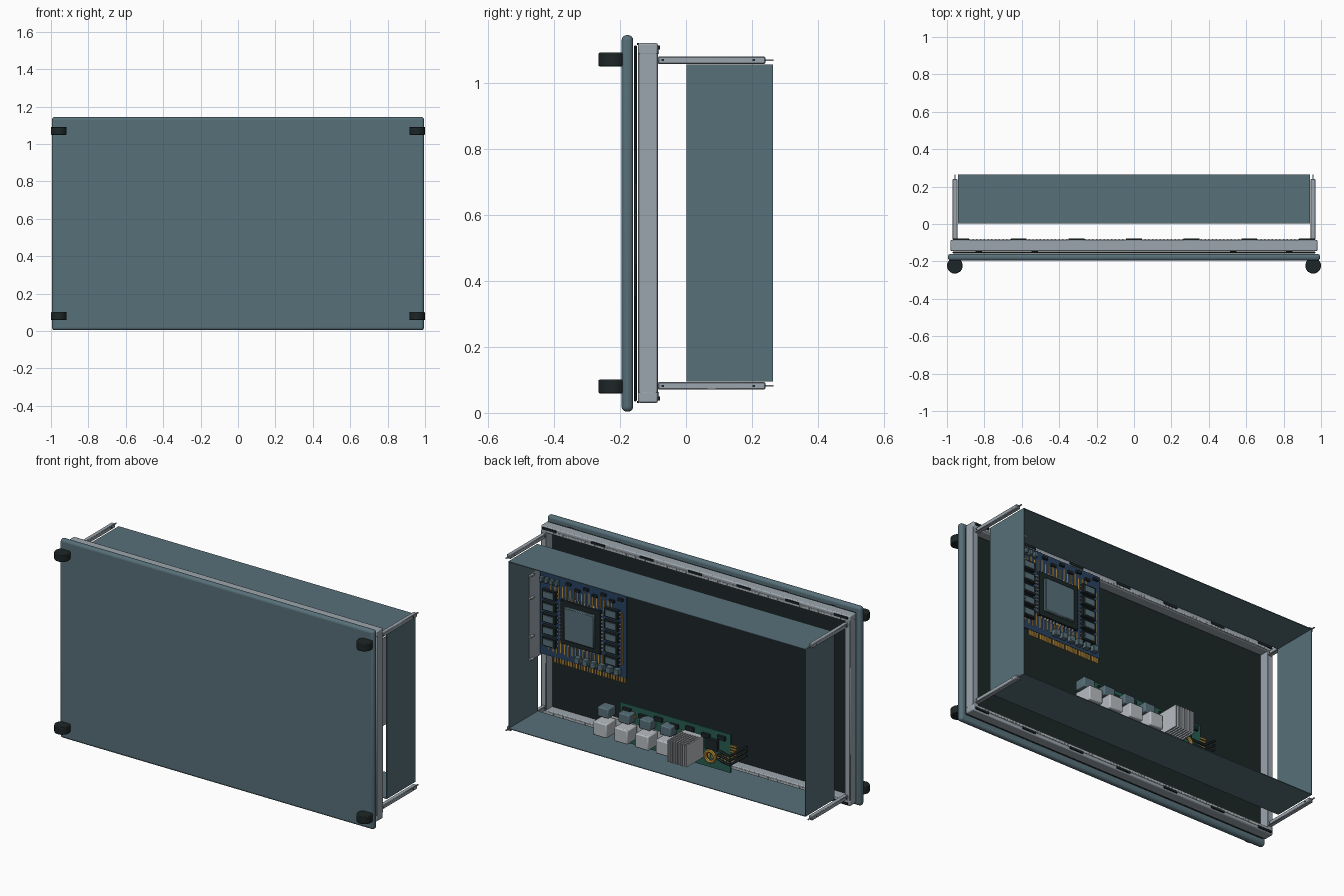
import bpy, bmesh
from math import radians
from mathutils import Vector

old = bpy.data.objects.get("Cube")
if old:
    bpy.data.objects.remove(old, do_unlink=True)


def material(name, colour):
    mat = bpy.data.materials.new(name)
    mat.use_nodes = True
    mat.diffuse_color = (*colour, 1)
    mat.node_tree.nodes["Principled BSDF"].inputs["Base Color"].default_value = (*colour, 1)
    return mat


slate = material("slate blue", (0.095, 0.16, 0.19))
black = material("soft black", (0.012, 0.019, 0.02))
steel = material("steel grey", (0.33, 0.38, 0.42))
pale = material("pale grey", (0.48, 0.51, 0.54))
navy = material("navy board", (0.022, 0.055, 0.12))
green = material("green board", (0.02, 0.11, 0.08))
gold = material("gold", (0.5, 0.28, 0.05))


def finish(obj, mat, bevel=0, segments=3):
    obj.data.materials.append(mat)
    if bevel:
        mod = obj.modifiers.new("rounded edges", "BEVEL")
        mod.width, mod.segments = bevel, segments
        bpy.ops.object.select_all(action="DESELECT")
        obj.select_set(True)
        bpy.context.view_layer.objects.active = obj
        bpy.ops.object.shade_smooth_by_angle(angle=radians(35))
    return obj


def boxes(name, mat, size, centres, bevel=0, segments=3):
    """One object holding a box of the same size at every centre."""
    bm = bmesh.new()
    for centre in centres:
        made = bmesh.ops.create_cube(bm, size=1)["verts"]
        for v in made:
            v.co = Vector([v.co[i] * size[i] + centre[i] for i in range(3)])
    mesh = bpy.data.meshes.new(name)
    bm.to_mesh(mesh)
    bm.free()
    obj = bpy.data.objects.new(name, mesh)
    bpy.context.collection.objects.link(obj)
    return finish(obj, mat, bevel, segments)


def span(name, mat, x, y, z, bevel=0, segments=3):
    """A single box given by its extents."""
    size = [b - a for a, b in (x, y, z)]
    centre = [(a + b) / 2 for a, b in (x, y, z)]
    return boxes(name, mat, size, [centre], bevel, segments)


SIDES = (-1, 1)
MID = 0.575  # height of the middle of the case

# Front panel with fully rounded rim, and the dark sheet behind it
span("front_panel", slate, (-0.995, 0.995), (-0.195, -0.16), (0.004, 1.144), 0.015, 4)
span("display_sheet", black, (-0.97, 0.97), (-0.158, -0.148), (0.035, 1.113), 0.003, 1)

# Four round feet
for sx in SIDES:
    for z in (0.08, 1.07):
        bpy.ops.mesh.primitive_cylinder_add(vertices=32, radius=0.042, depth=0.042,
                                            location=(sx * 0.958, -0.223, z))
        foot = bpy.context.object
        foot.name = "foot"
        finish(foot, black, 0.004, 2)

# Inner frame: two long bars and two uprights
boxes("frame_bars", steel, (1.96, 0.06, 0.038),
      [(0, -0.115, MID + s * 0.526) for s in SIDES], 0.006, 2)
boxes("frame_uprights", steel, (0.034, 0.06, 1.03),
      [(s * 0.963, -0.115, MID) for s in SIDES], 0.003, 1)
boxes("frame_perforated_strips", pale, (1.88, 0.003, 0.016),
      [(0, -0.084, MID + s * 0.52) for s in SIDES])
boxes("frame_perforations", steel, (0.008, 0.003, 0.01),
      [(i * 0.02, -0.083, MID + s * 0.52) for s in SIDES for i in range(-46, 47)])
boxes("frame_clips", black, (0.085, 0.007, 0.012),
      [(i * 0.308, -0.082, MID + s * 0.532) for s in SIDES for i in range(-3, 4)])
boxes("frame_catches", black, (0.035, 0.006, 0.006),
      [(sx * x, -0.145, MID + s * 0.542) for s in SIDES for sx in SIDES for x in (0.53, 0.83)])

# Corner rails with end pins and side screws
corners = [(sx * 0.957, z) for sx in SIDES for z in (0.082, 1.068)]
boxes("corner_rails", steel, (0.025, 0.325, 0.023), [(x, 0.0775, z) for x, z in corners], 0.003, 1)
boxes("rail_pins", steel, (0.006, 0.025, 0.005), [(x, 0.252, z) for x, z in corners])
boxes("rail_screws", black, (0.027, 0.008, 0.006),
      [(x, y, z) for x, z in corners for y in (-0.07, 0.205)])

# Open sleeve of thin sheet
boxes("sleeve_top_bottom", slate, (1.884, 0.262, 0.004),
      [(0, 0.133, MID + s * 0.478) for s in SIDES])
boxes("sleeve_sides", slate, (0.004, 0.262, 0.956), [(s * 0.94, 0.133, MID) for s in SIDES])

# Large expansion card: board, edge contacts and bracket
BACK = 0.1  # component face of both boards
span("card_board", navy, (0.306, 0.855), (0.09, BACK), (0.49, 0.96))
boxes("card_contacts", gold, (0.011, 0.006, 0.032),
      [(0.32 + i * 0.017, 0.095, 0.476) for i in range(27)])
span("card_bracket", steel, (0.866, 0.872), (0.06, 0.18), (0.47, 0.97))
boxes("card_bracket_tabs", steel, (0.02, 0.03, 0.008),
      [(0.862, 0.165, z) for z in (0.48, 0.61, 0.83, 0.96)])

# Main processor with its pins
CX, CZ = 0.59, 0.715
span("processor_base", black, (CX - 0.125, CX + 0.125), (BACK, 0.116), (CZ - 0.125, CZ + 0.125))
span("processor_lid", slate, (CX - 0.095, CX + 0.095), (0.11, 0.13), (CZ - 0.095, CZ + 0.095), 0.005, 1)
pins = [i * 0.02 for i in range(-5, 6)]
boxes("processor_pins_sides", pale, (0.022, 0.006, 0.007),
      [(CX + s * 0.128, 0.104, CZ + p) for s in SIDES for p in pins])
boxes("processor_pins_ends", pale, (0.007, 0.006, 0.022),
      [(CX + p, 0.104, CZ + s * 0.128) for s in SIDES for p in pins])

# Memory chips on both sides, each over a row of contacts
chips = [(CX + s * 0.198, 0.575 + i * 0.068) for s in SIDES for i in range(5)]
boxes("memory_chips", black, (0.085, 0.02, 0.05), [(x, 0.11, z) for x, z in chips])
boxes("memory_lids", slate, (0.062, 0.006, 0.034), [(x, 0.122, z) for x, z in chips])
boxes("memory_pins", pale, (0.1, 0.005, 0.006),
      [(x, 0.103, z + s * 0.012) for x, z in chips for s in SIDES])

# Gold traces, small blocks and capacitors
boxes("card_traces_upper", gold, (0.006, 0.003, 0.065),
      [(0.4 + i * 0.024, 0.101, 0.885 - (i % 3) * 0.008) for i in range(17)])
boxes("card_traces_lower", gold, (0.006, 0.003, 0.07),
      [(0.46 + i * 0.024, 0.101, 0.55 + (i % 3) * 0.006) for i in range(15)])
span("card_trace_edge", gold, (0.33, 0.335), (BACK, 0.103), (0.56, 0.86))
boxes("card_blocks", slate, (0.034, 0.03, 0.036),
      [(0.355 + i * 0.05, 0.115, 0.522) for i in range(6)], 0.003, 1)
boxes("card_capacitors", slate, (0.022, 0.025, 0.03),
      [(0.74 + i * 0.032, 0.112, 0.925) for i in range(4)], 0.003, 1)
boxes("card_small_parts", black, (0.03, 0.012, 0.014),
      [(0.34 + i * 0.055, 0.106, 0.935 - (i % 2) * 0.022) for i in range(7)])

# Small controller board
span("controller_board", green, (-0.352, 0.35), (0.09, BACK), (0.125, 0.345))
boxes("controller_contacts", gold, (0.012, 0.006, 0.03),
      [(-0.2 - i * 0.02, 0.102, 0.2) for i in range(8)])
boxes("controller_edge_contacts", gold, (0.04, 0.006, 0.01),
      [(-0.368, 0.095, 0.2 + i * 0.016) for i in range(6)])
boxes("controller_chips", black, (0.05, 0.014, 0.022),
      [(-0.3 + i * 0.1, 0.107, 0.315 - (i % 2) * 0.012) for i in range(7)])
boxes("controller_small_parts", gold, (0.012, 0.008, 0.01),
      [(-0.25 + i * 0.1, 0.104, 0.285) for i in range(6)])
span("controller_processor", black, (-0.28, -0.2), (BACK, 0.12), (0.235, 0.295))

# Connector blocks along the controller
ports = [0.42 - i * 0.132 for i in range(4)]
boxes("upper_ports", slate, (0.07, 0.07, 0.055), [(x, 0.12, 0.285) for x in ports], 0.006, 2)
boxes("lower_ports", pale, (0.085, 0.09, 0.08), [(x - 0.01, 0.15, 0.205) for x in ports], 0.006, 2)
span("port_carrier", pale, (-0.03, 0.45), (0.086, 0.106), (0.165, 0.245))

# Heat sink with upright fins
span("heat_sink_base", pale, (-0.18, -0.06), (BACK, 0.13), (0.17, 0.295))
boxes("heat_sink_fins", pale, (0.008, 0.125, 0.125),
      [(-0.176 + i * 0.016, 0.192, 0.2325) for i in range(8)])

# Ring coil and a dark cable leaving the board
bpy.ops.mesh.primitive_torus_add(location=(-0.24, 0.125, 0.2), rotation=(radians(90), 0, 0),
                                 major_radius=0.03, minor_radius=0.01,
                                 major_segments=24, minor_segments=8)
coil = bpy.context.object
coil.name = "ring_coil"
finish(coil, gold)
for i in range(3):
    curve = bpy.data.curves.new("cable", "CURVE")
    curve.dimensions = "3D"
    curve.bevel_depth, curve.bevel_resolution = 0.007, 2
    curve.use_fill_caps = True
    spline = curve.splines.new("POLY")
    spline.points.add(2)
    drop = i * 0.025
    for point, co in zip(spline.points, ((-0.28, 0.11, 0.24 - drop), (-0.36, 0.12, 0.23 - drop),
                                         (-0.45, 0.09, 0.3 - drop))):
        point.co = (*co, 1)
    cable = bpy.data.objects.new("cable", curve)
    bpy.context.collection.objects.link(cable)
    curve.materials.append(black)
